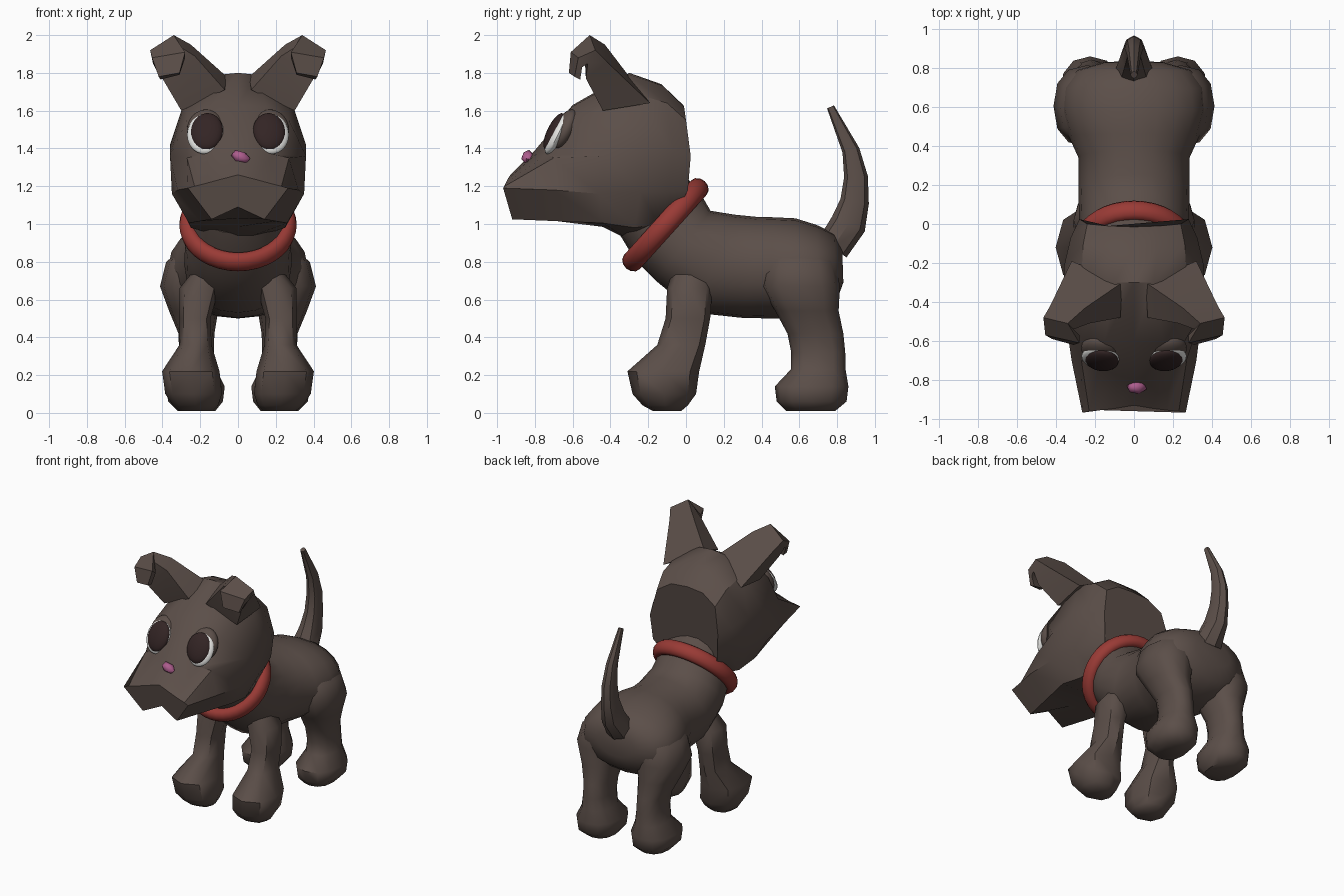
import bpy
import bmesh
from math import cos, sin, pi, radians, copysign
from mathutils import Vector, Matrix, Euler

cube = bpy.data.objects.get("Cube")
if cube:
    bpy.data.objects.remove(cube, do_unlink=True)


def material(name, rgb, roughness=0.8):
    mat = bpy.data.materials.new(name)
    mat.use_nodes = True
    mat.diffuse_color = (*rgb, 1)
    shader = mat.node_tree.nodes["Principled BSDF"]
    shader.inputs["Base Color"].default_value = (*rgb, 1)
    shader.inputs["Roughness"].default_value = roughness
    return mat


FUR = material("brown fur", (0.105, 0.077, 0.066))
RED = material("red collar", (0.32, 0.043, 0.036))
WHITE = material("eye white", (0.8, 0.8, 0.78))
DARK = material("dark pupil", (0.033, 0.018, 0.018))
PINK = material("pink nose", (0.42, 0.11, 0.27))


def finish(name, bm, mat, mirror=False, angle=35):
    """Turn a bmesh into a shaded object, optionally mirrored across x."""
    bmesh.ops.recalc_face_normals(bm, faces=bm.faces[:])
    mesh = bpy.data.meshes.new(name)
    bm.to_mesh(mesh)
    bm.free()
    mesh.materials.append(mat)
    obj = bpy.data.objects.new(name, mesh)
    bpy.context.collection.objects.link(obj)
    for other in bpy.context.selected_objects:
        other.select_set(False)
    obj.select_set(True)
    bpy.context.view_layer.objects.active = obj
    bpy.ops.object.shade_smooth_by_angle(angle=radians(angle))
    if mirror:
        obj.modifiers.new("Mirror", "MIRROR").use_mirror_merge = False
    return obj


def loft(name, rings, mat, **options):
    """Skin a closed tube over rings that share a point count."""
    bm = bmesh.new()
    loops = [[bm.verts.new(p) for p in ring] for ring in rings]
    count = len(loops[0])
    for a, b in zip(loops, loops[1:]):
        for i in range(count):
            j = (i + 1) % count
            bm.faces.new((a[i], a[j], b[j], b[i]))
    bm.faces.new(loops[0])
    bm.faces.new(loops[-1])
    return finish(name, bm, mat, **options)


def oval(center, u, v, sides, power=1.0):
    """Rounded ring spanned by the half-axes u and v."""
    def squash(t):
        return copysign(abs(t) ** power, t) if abs(t) > 1e-6 else 0
    turns = [2 * pi * i / sides for i in range(sides)]
    return [Vector(center) + Vector(u) * squash(cos(t)) + Vector(v) * squash(sin(t))
            for t in turns]


def ball(name, center, radii, mat, turn):
    """Mirrored pair of ellipsoids."""
    bm = bmesh.new()
    bmesh.ops.create_uvsphere(bm, u_segments=24, v_segments=14, radius=1)
    bm.transform(Matrix.LocRotScale(Vector(center), Euler(turn), Vector(radii)))
    return finish(name, bm, mat, mirror=True)


# Torso: y, z, half width, half height, tilt of each section
torso = [
    (-.20, 1.12, .24, .23, 48),
    (-.105, 1.0, .255, .25, 48),
    (-.015, .885, .28, .235, 52),
    (.15, .79, .285, .28, 68),
    (.34, .77, .285, .27, 82),
    (.45, .768, .335, .268, 87),
    (.58, .765, .37, .265, 90),
    (.70, .76, .36, .235, 92),
    (.79, .77, .29, .18, 92),
    (.83, .78, .15, .09, 92),
]
loft("torso", [oval((0, y, z), (w, 0, 0),
                    (0, h * cos(radians(t)), h * sin(radians(t))), 20, 0.95)
               for y, z, w, h, t in torso], FUR, angle=50)

# Legs: x, y, z, half width, half depth
hind_leg = [
    (.16, .60, .90, .10, .14),
    (.21, .60, .80, .17, .19),
    (.24, .605, .67, .173, .21),
    (.235, .64, .54, .13, .168),
    (.22, .685, .42, .095, .148),
    (.22, .70, .32, .092, .143),
    (.22, .70, .23, .105, .145),
    (.225, .665, .14, .155, .195),
    (.225, .665, .06, .145, .185),
    (.22, .66, .01, .10, .13),
]
front_leg = [
    (.12, .03, .82, .06, .08),
    (.205, .02, .66, .105, .12),
    (.228, .01, .50, .083, .118),
    (.225, -.025, .36, .085, .127),
    (.25, -.12, .22, .152, .19),
    (.235, -.115, .10, .15, .168),
    (.225, -.11, .04, .12, .12),
    (.22, -.10, .01, .085, .075),
]
for name, rings, sides in (("hind_legs", hind_leg, 12), ("front_legs", front_leg, 8)):
    loft(name, [oval((x, y, z), (w, 0, 0), (0, d, 0), sides, 0.85)
                for x, y, z, w, d in rings], FUR, mirror=True, angle=48)

# Tail: y, z, half width, half depth, tilt
tail = [
    (.78, .88, .10, .09, -40),
    (.86, 1.0, .07, .095, -25),
    (.893, 1.12, .055, .076, -10),
    (.90, 1.25, .048, .063, 3),
    (.873, 1.39, .038, .046, 16),
    (.765, 1.62, .018, .02, 25),
]
loft("tail", [oval((0, y, z), (w, 0, 0),
                   (0, d * cos(radians(t)), d * sin(radians(t))), 8)
              for y, z, w, d, t in tail], FUR, angle=40)

# Head: half sections from muzzle to nape, each from top centre to bottom centre
head = [
    [(0, -.93, 1.26), (.09, -.945, 1.237), (.17, -.955, 1.215), (.23, -.96, 1.2),
     (.265, -.968, 1.19), (.14, -.92, 1.025), (0, -.90, 1.09)],
    [(0, -.80, 1.39), (.09, -.775, 1.385), (.18, -.735, 1.37), (.27, -.70, 1.35),
     (.32, -.70, 1.18), (.20, -.68, 1.015), (0, -.67, 1.03)],
    [(0, -.60, 1.63), (.15, -.605, 1.62), (.27, -.585, 1.55), (.36, -.43, 1.36),
     (.35, -.46, 1.16), (.26, -.44, 1.005), (0, -.44, .985)],
    [(0, -.30, 1.8), (.10, -.30, 1.79), (.27, -.27, 1.69), (.36, -.22, 1.42),
     (.34, -.24, 1.17), (.25, -.27, .98), (0, -.29, .91)],
    [(0, -.13, 1.74), (.12, -.12, 1.73), (.26, -.10, 1.64), (.325, -.07, 1.39),
     (.30, -.09, 1.17), (.23, -.15, 1.0), (0, -.22, .9)],
    [(0, -.015, 1.63), (.13, -.01, 1.62), (.24, 0, 1.55), (.28, .025, 1.36),
     (.265, .01, 1.18), (.2, -.06, 1.04), (0, -.13, .95)],
]
loft("head", [half + [(-x, y, z) for x, y, z in half[-2:0:-1]] for half in head],
     FUR, angle=40)

# Ears: four-cornered sections that rise outward and fold over at the tip
ear = [
    [(.07, -.48, 1.71), (.06, -.30, 1.78), (.32, -.19, 1.64), (.30, -.44, 1.60)],
    [(.23, -.51, 1.89), (.25, -.43, 1.95), (.43, -.42, 1.86), (.40, -.53, 1.77)],
    [(.31, -.54, 1.94), (.34, -.51, 2.0), (.465, -.48, 1.92), (.45, -.52, 1.85)],
    [(.28, -.57, 1.88), (.28, -.61, 1.91), (.455, -.57, 1.88), (.44, -.55, 1.83)],
    [(.31, -.575, 1.79), (.31, -.62, 1.80), (.42, -.59, 1.78), (.41, -.56, 1.765)],
]
loft("ears", ear, FUR, mirror=True, angle=25)

# Eyes set into the face and turned slightly outward
eye = Vector((.172, -.687, 1.478))
turn = (-.45, 0, .12)
outward = Euler(turn).to_matrix() @ Vector((0, -1, 0))
ball("eyeballs", eye, (.098, .036, .118), WHITE, turn)
ball("pupils", eye + outward * .012 + Vector((-.008, 0, .006)),
     (.086, .036, .107), DARK, turn)
ball("eyelids", eye + Vector((0, .045, .022)), (.1, .055, .115), FUR, turn)

# Nose
bm = bmesh.new()
bmesh.ops.create_icosphere(bm, subdivisions=1, radius=1)
bm.transform(Matrix.LocRotScale(Vector((.014, -.838, 1.355)), Euler((.6, .4, 0)),
                                Vector((.056, .036, .034))))
finish("nose", bm, PINK, angle=50)

# Collar: a round band swept around the neck
bm = bmesh.new()
tilt = Matrix.Translation((0, -.109, .996)) @ Matrix.Rotation(radians(48), 4, "X")
steps = 36
loops = []
for i in range(steps):
    out = Vector((cos(2 * pi * i / steps), sin(2 * pi * i / steps), 0))
    loops.append([bm.verts.new(tilt @ p)
                  for p in oval(out * .265, out * .046, (0, 0, .056), 12)])
for a, b in zip(loops, loops[1:] + loops[:1]):
    for k in range(len(a)):
        m = (k + 1) % len(a)
        bm.faces.new((a[k], a[m], b[m], b[k]))
finish("collar", bm, RED, angle=50)
